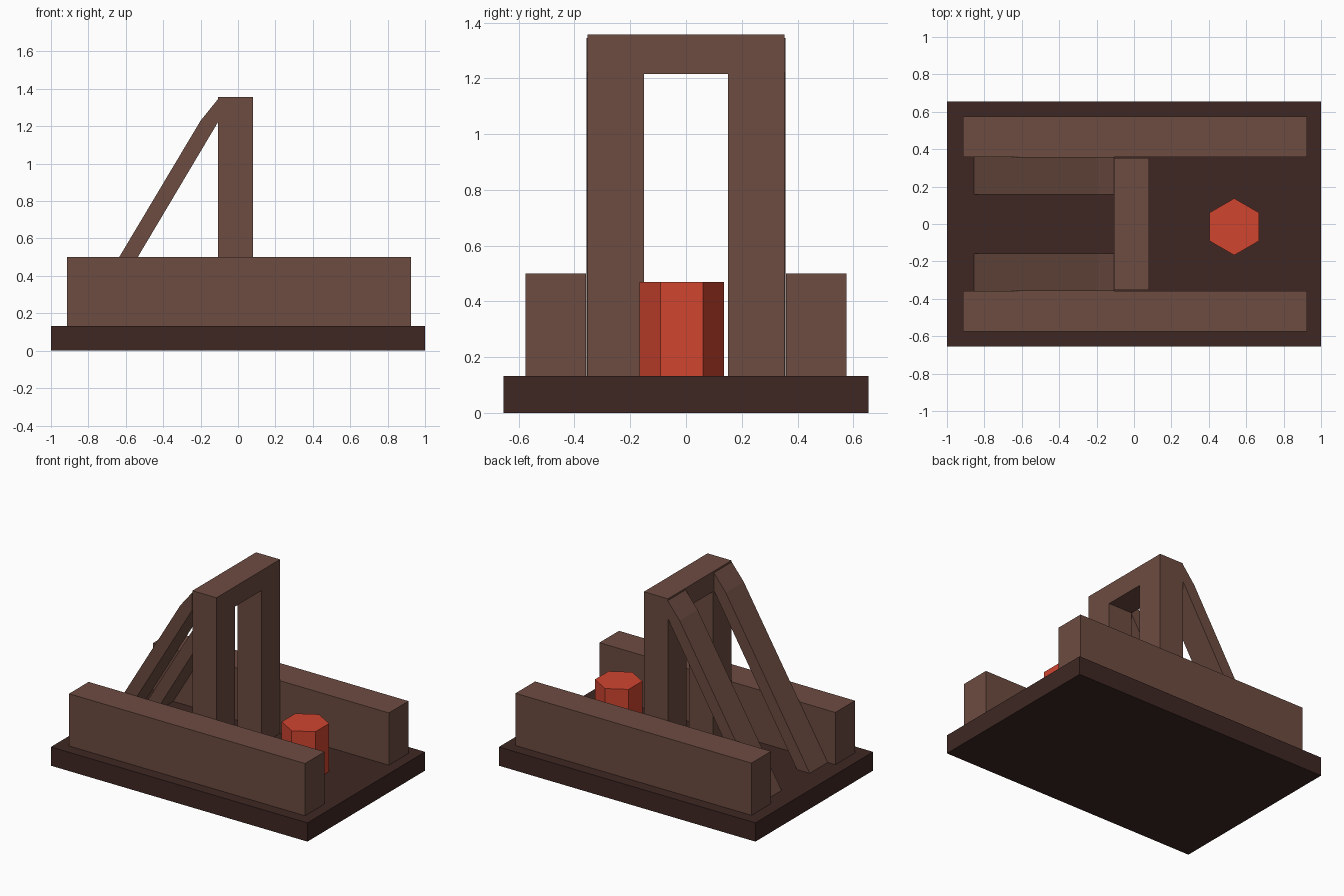
import bpy, bmesh, math
from mathutils import Vector

if "Cube" in bpy.data.objects:
    bpy.data.objects.remove(bpy.data.objects["Cube"])


def material(name, hex_code):
    mat = bpy.data.materials.new(name)
    srgb = [int(hex_code[i:i + 2], 16) / 255 for i in (0, 2, 4)]
    mat.diffuse_color = [((c + 0.055) / 1.055) ** 2.4 for c in srgb] + [1]
    mat.use_nodes = True
    mat.node_tree.nodes["Principled BSDF"].inputs["Base Color"].default_value = mat.diffuse_color
    return mat


dark_wood = material("dark_wood", "3e2723")
wood = material("wood", "6d4c41")
red = material("red_paint", "d04530")


def prism(name, points, offset, mat):
    """Extrude a flat polygon of 3D points along an offset."""
    bm = bmesh.new()
    face = bm.faces.new([bm.verts.new(p) for p in points])
    result = bmesh.ops.extrude_face_region(bm, geom=[face], use_keep_orig=True)
    moved = [v for v in result["geom"] if isinstance(v, bmesh.types.BMVert)]
    bmesh.ops.translate(bm, verts=moved, vec=Vector(offset))
    bmesh.ops.recalc_face_normals(bm, faces=bm.faces)
    mesh = bpy.data.meshes.new(name)
    bm.to_mesh(mesh)
    bm.free()
    mesh.materials.append(mat)
    obj = bpy.data.objects.new(name, mesh)
    bpy.context.collection.objects.link(obj)
    return obj


def box(name, x0, x1, y0, y1, z0, z1, mat):
    corners = [(x0, y0, z0), (x1, y0, z0), (x1, y1, z0), (x0, y1, z0)]
    return prism(name, corners, (0, 0, z1 - z0), mat)


BASE_TOP = 0.132

# Base board
box("base", -1, 1, -0.655, 0.655, 0, BASE_TOP, dark_wood)

# Upright frame: two posts joined by a top beam
frame = [(-0.354, BASE_TOP), (-0.15, BASE_TOP), (-0.15, 1.216), (0.15, 1.216),
         (0.15, BASE_TOP), (0.354, BASE_TOP), (0.354, 1.357), (-0.354, 1.357)]
prism("upright_frame", [(-0.107, y, z) for y, z in frame], (0.187, 0, 0), wood)

# Side rails and bent diagonal braces, one of each per side
brace = [(-0.855, BASE_TOP), (-0.755, BASE_TOP), (-0.107, 1.222),
         (-0.107, 1.345), (-0.2, 1.23)]
for side, label in ((-1, "front"), (1, "back")):
    y0, y1 = sorted((side * 0.358, side * 0.576))
    box(label + "_rail", -0.914, 0.926, y0, y1, BASE_TOP, 0.5, wood)
    prism(label + "_brace", [(x, side * 0.157, z) for x, z in brace],
          (0, side * 0.2, 0), wood)

# Six-sided peg
peg = [(0.536 + 0.152 * math.sin(math.tau * i / 6),
        -0.015 + 0.152 * math.cos(math.tau * i / 6), BASE_TOP) for i in range(6)]
prism("peg", peg, (0, 0, 0.47 - BASE_TOP), red)
